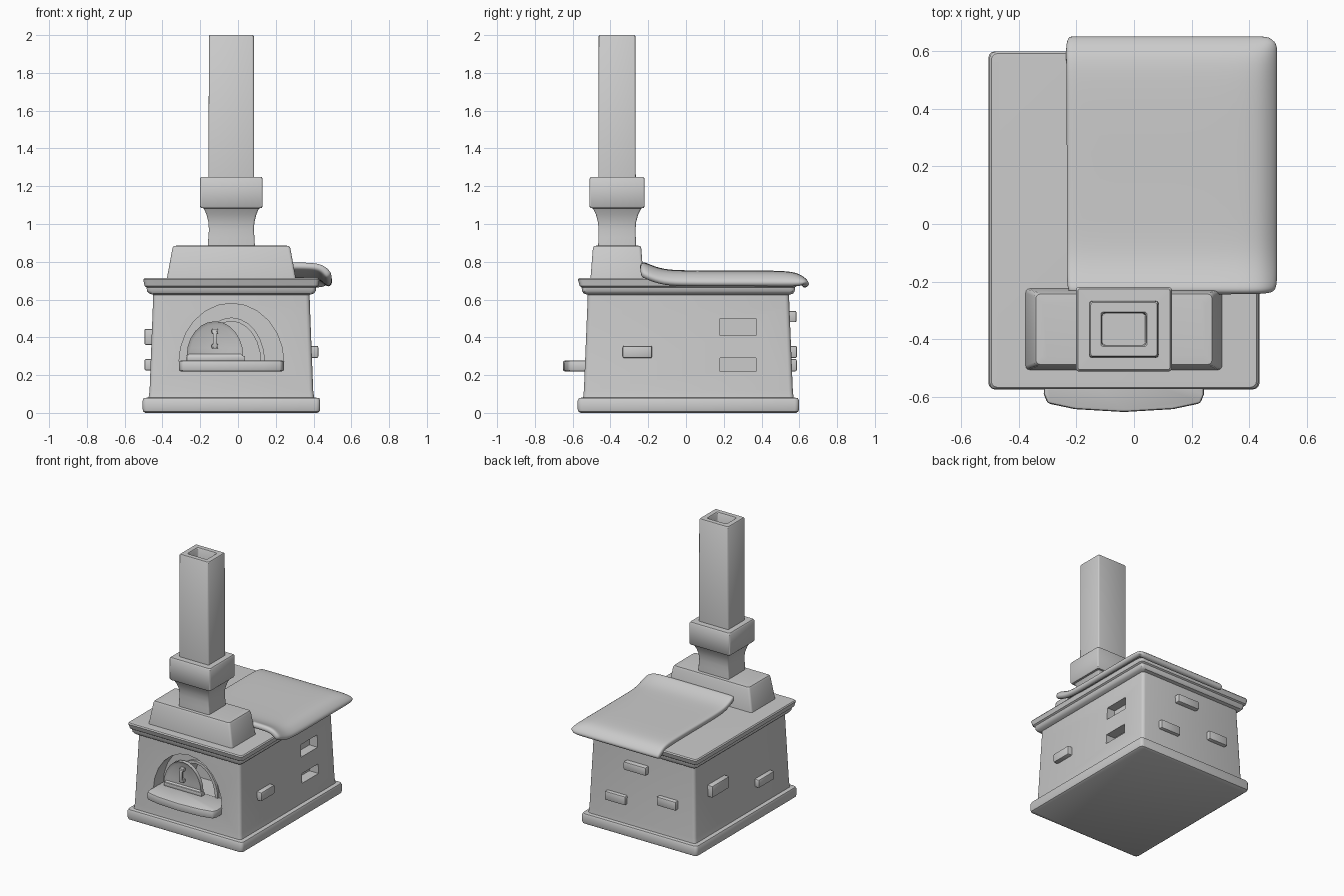
import bpy, bmesh, math
from mathutils import Vector

if "Cube" in bpy.data.objects:
    bpy.data.objects.remove(bpy.data.objects["Cube"])

CX, CY = -0.035, 0.0125     # body centre
FY = -0.365                 # chimney centre in y


def finish(bm, name):
    bmesh.ops.recalc_face_normals(bm, faces=bm.faces)
    me = bpy.data.meshes.new(name)
    bm.to_mesh(me)
    bm.free()
    ob = bpy.data.objects.new(name, me)
    bpy.context.collection.objects.link(ob)
    return ob


def loft(name, cx, cy, rings, r=0.015, seg=3):
    """Stack of rounded rectangles (half x, half y, z), capped at both ends."""
    bm = bmesh.new()
    loops = []
    for hx, hy, z in rings:
        loop = []
        for q, (sx, sy) in enumerate([(1, 1), (-1, 1), (-1, -1), (1, -1)]):
            for i in range(seg + 1):
                a = math.pi / 2 * (q + i / seg)
                loop.append(bm.verts.new((cx + sx * (hx - r) + r * math.cos(a),
                                          cy + sy * (hy - r) + r * math.sin(a), z)))
        loops.append(loop)
    n = len(loops[0])
    for a, b in zip(loops, loops[1:]):
        for i in range(n):
            bm.faces.new((a[i], a[(i + 1) % n], b[(i + 1) % n], b[i]))
    bm.faces.new(loops[0])
    bm.faces.new(loops[-1])
    return finish(bm, name)


def prism(name, pts, vec, inset=0, depth=0):
    """Extruded polygon; optionally sinks a panel into the starting face."""
    bm = bmesh.new()
    face = bm.faces.new([bm.verts.new(p) for p in pts])
    ext = bmesh.ops.extrude_face_region(bm, geom=[face], use_keep_orig=True)
    bmesh.ops.translate(bm, vec=vec, verts=[g for g in ext["geom"] if isinstance(g, bmesh.types.BMVert)])
    bmesh.ops.recalc_face_normals(bm, faces=bm.faces)
    if inset:
        bmesh.ops.inset_region(bm, faces=[face], thickness=inset)
        bmesh.ops.translate(bm, vec=Vector(vec).normalized() * depth, verts=face.verts)
    return finish(bm, name)


def arch(cx, hw, z0, h, y, n=10):
    return [(cx + hw * math.cos(math.pi * i / n), y, z0 + h * math.sin(math.pi * i / n))
            for i in range(n + 1)]


def box(name, x0, x1, y0, y1, z0, z1, bev=0.0):
    pts = [(x0, y0, z0), (x1, y0, z0), (x1, y1, z0), (x0, y1, z0)]
    ob = prism(name, pts, (0, 0, z1 - z0))
    return bevel(ob, bev) if bev else ob


def bevel(ob, w, seg=2):
    m = ob.modifiers.new("bevel", 'BEVEL')
    m.width, m.segments = w, seg
    m.angle_limit = math.radians(40)
    return ob


def cut(ob, cutter):
    m = ob.modifiers.new("cut", 'BOOLEAN')
    m.operation, m.solver, m.object = 'DIFFERENCE', 'EXACT', cutter
    cutter.hide_render = True
    if cutter not in cutters:
        cutters.append(cutter)


cutters = []

# Body with plinth and overhanging top slab
body = loft("stove_body", CX, CY, [
    (.455, .57, 0), (.467, .583, .008), (.47, .586, .02), (.47, .586, .065), (.465, .58, .078),
    (.438, .557, .082), (.433, .553, .12), (.416, .535, .56), (.414, .533, .625),
    (.436, .555, .632), (.447, .563, .645), (.449, .565, .665), (.46, .575, .672),
    (.466, .585, .705), (.46, .579, .713), (.44, .56, .714)], r=.022)

# Front recess, oven mouth and two side niches
cut(body, prism("recess_cutter", arch(CX, .278, .265, .315, -.7, 12), (0, .28, 0)))
mouth = prism("mouth_cutter", arch(CX, .155, .27, .215, -.46, 12), (0, .24, 0))
cut(body, mouth)
for i, (z0, z1) in enumerate([(.41, .50), (.22, .29)]):
    cut(body, box(f"niche_cutter_{i}", .32, .6, .18, .37, z0, z1))

# Raised rim around the oven mouth
rim = prism("mouth_rim", arch(CX, .178, .268, .237, -.437, 12), (0, .025, 0))
cut(rim, mouth)

# Shelf in front of the opening
half = [(.275, -.415), (.278, -.59), (.265, -.622), (.17, -.642)]
outline = ([(CX + x, y, .22) for x, y in half] + [(CX, -.652, .22)]
           + [(CX - x, y, .22) for x, y in reversed(half)])
bevel(prism("oven_shelf", outline, (0, 0, .057)), .01)

# Loose door with sunken panel, sill and handle
DX = -.122
prism("oven_door", arch(DX, .15, .30, .185, -.468, 12), (0, .028, 0), .018, .01)
box("door_sill", DX - .15, DX + .16, -.475, -.44, .275, .302, .005)
box("handle_bar", DX - .011, DX + .011, -.492, -.478, .345, .435, .005)
for i, z in enumerate((.34, .42)):
    box(f"handle_mount_{i}", DX - .017, DX + .017, -.488, -.455, z, z + .025, .006)

# Bricks poking out of the plaster
bricks = [(.34, .425, -.335, -.18, .29, .355),
          (-.495, -.40, .20, .40, .36, .445), (-.495, -.40, -.32, -.14, .225, .285),
          (-.08, .10, .50, .585, .48, .54), (.085, .25, .50, .587, .22, .285),
          (-.325, -.17, .50, .587, .29, .355)]
for i, b in enumerate(bricks):
    box(f"brick_{i}", *b, .008)

# Smoke hood
loft("smoke_hood", CX, FY, [(.342, .142, .70), (.34, .14, .72), (.312, .128, .872),
                            (.305, .122, .884), (.28, .10, .886)], r=.014)

# Chimney: flared neck, collar, shaft and flue hole
loft("chimney", CX, FY, [
    (.125, .100, .87), (.122, .099, .93), (.119, .098, .97), (.122, .101, 1.01),
    (.132, .112, 1.05), (.146, .128, 1.083), (.16, .14, 1.084), (.166, .146, 1.093),
    (.166, .146, 1.24), (.16, .14, 1.249), (.121, .099, 1.25), (.119, .097, 1.994),
    (.115, .093, 2.0), (.08, .06, 2.0), (.076, .056, 1.994), (.074, .054, 1.88)], r=.009)

# Blanket draped over the back and right edges of the slab
xs = [-.237, -.21, -.10, .15, .34, .43, .475, .507]
ys = [-.235, -.20, -.12, 0, .25, .48, .585, .635, .66]
dx = [-.004, 0, 0, 0, 0, -.004, -.03, -.065]
dy = [.05, .035, .004, 0, 0, 0, -.008, -.04, -.075]
bm = bmesh.new()
grid = [[bm.verts.new((x, y, .754 + (min(a, b) if b < 0 else a + b)))
         for x, a in zip(xs, dx)] for y, b in zip(ys, dy)]
for r0, r1 in zip(grid, grid[1:]):
    for i in range(len(xs) - 1):
        bm.faces.new((r0[i], r0[i + 1], r1[i + 1], r1[i]))
grid[-1][-1].co.x -= .035
grid[-1][-1].co.y -= .03
for row, col in ((0, 0), (0, -1), (-1, 0)):
    grid[row][col].co.x += .008 if col == 0 else -.008
blanket = finish(bm, "blanket")
m = blanket.modifiers.new("thickness", 'SOLIDIFY')
m.thickness, m.offset = .042, -1
m = blanket.modifiers.new("soften", 'SUBSURF')
m.levels = m.render_levels = 2

# Apply modifiers, drop the cutters, shade
parts = [o for o in bpy.context.scene.objects if o not in cutters]
bpy.ops.object.select_all(action='DESELECT')
for o in parts:
    o.select_set(True)
bpy.context.view_layer.objects.active = body
bpy.ops.object.convert(target='MESH')
for c in cutters:
    bpy.data.objects.remove(c)
bpy.ops.object.shade_smooth_by_angle(angle=math.radians(35))
